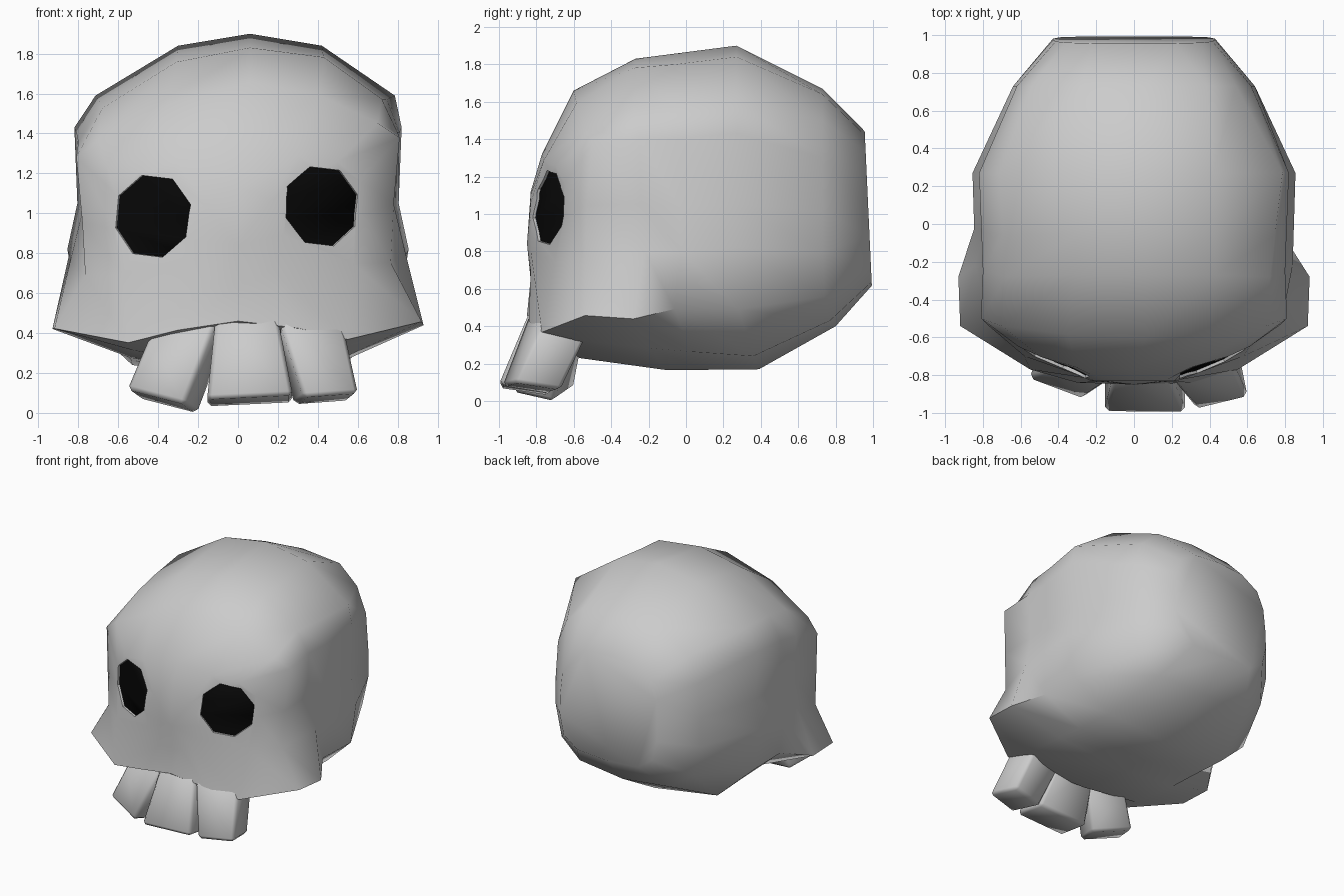
import bpy, bmesh, math
from mathutils import Vector, Matrix

if "Cube" in bpy.data.objects:
    bpy.data.objects.remove(bpy.data.objects["Cube"])


def clamp(v):
    return max(0.0, min(1.0, v))


def smooth(ob, angle):
    bpy.ops.object.select_all(action='DESELECT')
    ob.select_set(True)
    bpy.context.view_layer.objects.active = ob
    bpy.ops.object.shade_smooth_by_angle(angle=math.radians(angle))


def finish(name, bm, angle=50):
    bmesh.ops.recalc_face_normals(bm, faces=bm.faces)
    me = bpy.data.meshes.new(name)
    bm.to_mesh(me)
    bm.free()
    ob = bpy.data.objects.new(name, me)
    bpy.context.collection.objects.link(ob)
    smooth(ob, angle)
    return ob


def boolean(ob, other, operation):
    mod = ob.modifiers.new("cut", 'BOOLEAN')
    mod.operation = operation
    mod.solver = 'EXACT'
    mod.object = other
    bpy.context.view_layer.objects.active = ob
    bpy.ops.object.modifier_apply(modifier=mod.name)


# Half profiles of the skull, from top centre round the side to bottom centre
nose = [(0.23 * math.sin(math.pi * k / 8), -0.83, 0.88 + 0.24 * math.cos(math.pi * k / 8))
        for k in range(9)]
face = [(0, -.77, 1.32), (.3, -.76, 1.27), (.5, -.70, 1.23), (.61, -.65, 1.13), (.62, -.64, .96),
        (.58, -.70, .72), (.55, -.77, .36), (.3, -.84, .42), (0, -.85, .46)]
rim = [(0, -.6, 1.66), (.38, -.585, 1.57), (.7, -.54, 1.41), (.81, -.50, 1.33), (.78, -.53, 1.0),
       (.765, -.54, .72), (.92, -.54, .44), (.52, -.6, .32), (0, -.57, .23)]
temple = [(0, -.27, 1.83), (.37, -.27, 1.77), (.70, -.28, 1.55), (.80, -.25, 1.38), (.78, -.24, 1.03),
          (.84, -.22, .78), (.93, -.28, .43), (.54, -.2, .28), (0, -.1, .165)]
crown = [(0, .27, 1.9), (.36, .27, 1.84), (.75, .27, 1.59), (.82, .27, 1.43), (.805, .27, 1.05),
         (.855, .27, .82), (.80, .28, .49), (.53, .36, .24), (0, .39, .17)]
rear = [(0, .73, 1.67), (.33, .73, 1.64), (.54, .73, 1.5), (.62, .73, 1.3), (.64, .73, 1.02),
        (.64, .73, .8), (.58, .74, .56), (.40, .77, .43), (0, .80, .40)]
back = [(x * .67, .975 + .03 * (1.02 - z), 1.02 + .65 * (z - 1.02)) for x, y, z in rear]
# hollow just behind the cheekbones
behind = [tuple(Vector(a).lerp(Vector(b), .4)) for a, b in zip(temple, crown)]
behind[6] = (.79, -.06, .49)


def skew(p):
    # the skull is slightly lopsided
    x, y, z = p
    z2 = z + .06 * x * clamp(-y / .5) * (.25 + .75 * clamp((z - .4) / .5))
    return (x + .06 * clamp((z - 1.5) / .15), y, z2)


bm = bmesh.new()
rings = []
for half in (nose, face, rim, temple, behind, crown, rear, back):
    loop = half + [(-x, y, z) for x, y, z in half[7:0:-1]]
    rings.append([bm.verts.new(skew(p)) for p in loop])
n = len(rings[0])
for a, b in zip(rings, rings[1:]):
    for i in range(n):
        j = (i + 1) % n
        bm.faces.new((a[i], a[j], b[j], b[i]))
bm.faces.new(rings[-1])
tip = bm.verts.new((0, -.85, .84))
for i in range(n):
    bm.faces.new((tip, rings[0][i], rings[0][(i + 1) % n]))
skull = finish("skull", bm)

# Eyes: black eight-sided patches that follow the face, set slightly into sockets
black = bpy.data.materials.new("black")
black.diffuse_color = (0.002, 0.002, 0.002, 1)
black.use_nodes = True
black.node_tree.nodes["Principled BSDF"].inputs["Base Color"].default_value = black.diffuse_color


def prism(name, centre, turn, radius, near, far):
    bm = bmesh.new()
    bmesh.ops.create_cone(bm, cap_ends=True, segments=8, radius1=radius, radius2=radius,
                          depth=far - near)
    m = (Matrix.Translation(Vector(centre)) @ Matrix.Rotation(turn, 4, 'Z')
         @ Matrix.Translation((0, (near + far) / 2, 0)) @ Matrix.Rotation(math.pi / 2, 4, 'X')
         @ Matrix.Rotation(math.radians(16), 4, 'Z'))
    bmesh.ops.transform(bm, matrix=m, verts=bm.verts)
    return finish(name, bm, 30)


solid = skull.data.copy()
for side, x, z, r in (("left", -.43, .985, .213), ("right", .42, 1.035, .206)):
    turn = math.copysign(math.radians(25), x)
    cutter = prism("socket_cutter", (x, -.735, z), turn, r, -.3, .12)
    cutter.hide_render = True
    boolean(skull, cutter, 'DIFFERENCE')
    bpy.data.objects.remove(cutter)
    eye = prism(side + "_eye", (x, -.735, z), turn, r * .995, -.3, .13)
    helper = bpy.data.objects.new("face_helper", solid)
    helper.hide_render = True
    bpy.context.collection.objects.link(helper)
    boolean(eye, helper, 'INTERSECT')
    bpy.data.objects.remove(helper)
    eye.data.transform(Matrix.Translation((-.015 * math.sin(turn), .015 * math.cos(turn), 0)))
    eye.data.materials.clear()
    eye.data.materials.append(black)
smooth(skull, 60)


# Teeth: flared blocks given by their front corners and a depth direction
def tooth(name, corners, depth):
    bm = bmesh.new()
    d = Vector(depth)
    front = [bm.verts.new(c) for c in corners]
    rear_v = [bm.verts.new(Vector(c) + d) for c in corners]
    bm.faces.new(front)
    bm.faces.new(rear_v)
    for i in range(4):
        j = (i + 1) % 4
        bm.faces.new((front[i], front[j], rear_v[j], rear_v[i]))
    bmesh.ops.recalc_face_normals(bm, faces=bm.faces)
    bmesh.ops.bevel(bm, geom=bm.edges[:], offset=.022, segments=1, affect='EDGES')
    finish(name, bm, 50)


tooth("middle_tooth", [(-.11, -.815, .5), (.19, -.815, .53), (.275, -1, .09), (-.155, -1, .07)],
      (0, .27, -.04))
tooth("left_tooth", [(-.45, -.77, .38), (-.10, -.815, .49), (-.27, -.93, .045), (-.56, -.82, .12)],
      (.07, .22, -.05))
tooth("right_tooth", [(.19, -.815, .53), (.53, -.755, .44), (.605, -.92, .1), (.33, -.985, .08)],
      (-.05, .25, -.04))
